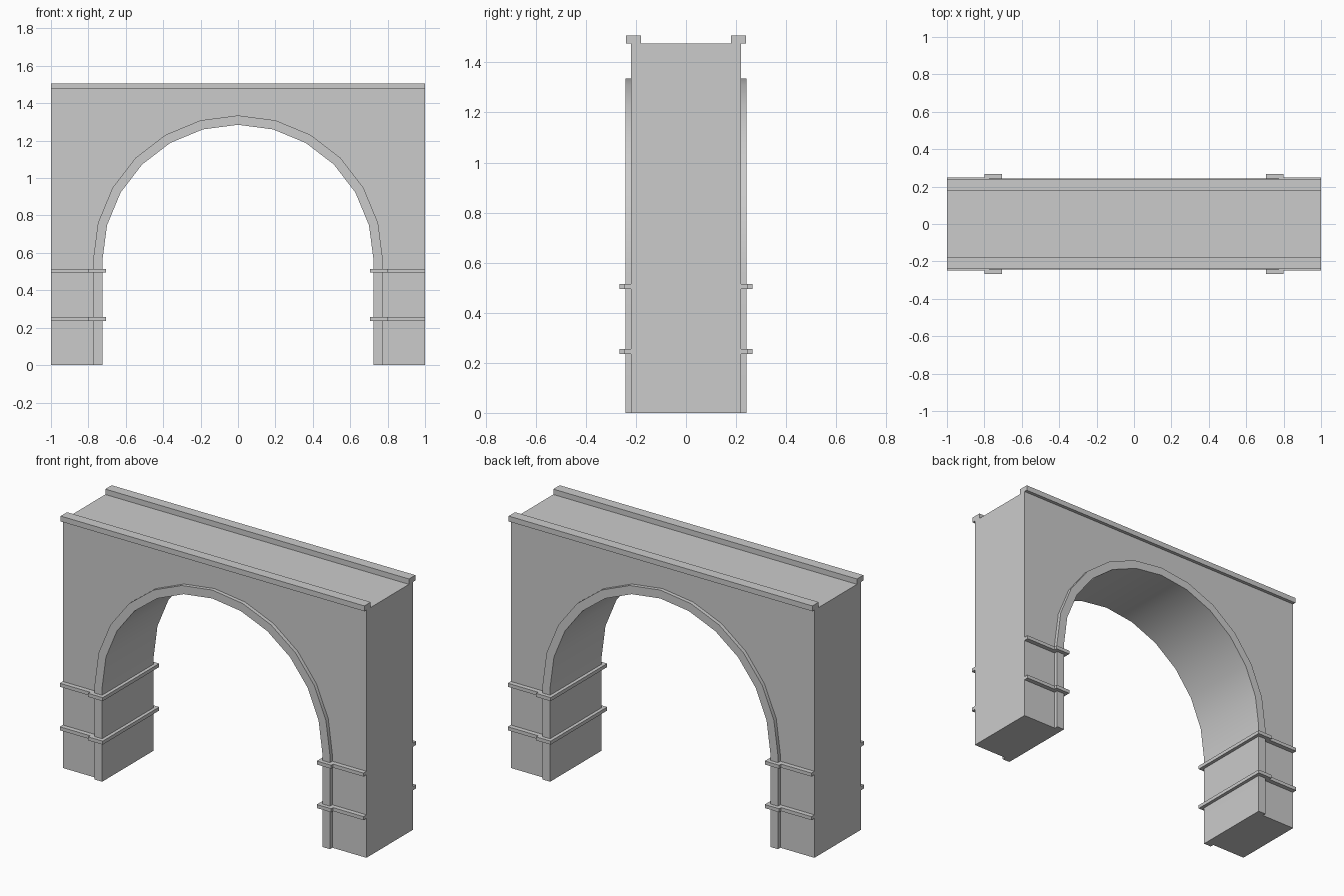
import bpy, bmesh
from math import sin, cos, pi
from mathutils import Vector

if "Cube" in bpy.data.objects:
    bpy.data.objects.remove(bpy.data.objects["Cube"])

SPRING = 0.56          # height where the arch starts
SEGS = 12              # facets in the half circle


def prism(name, outline, direction):
    """Extrude a flat outline into a solid along a direction."""
    bm = bmesh.new()
    face = bm.faces.new([bm.verts.new(p) for p in outline])
    ext = bmesh.ops.extrude_face_region(bm, geom=[face], use_keep_orig=True)
    moved = [g for g in ext["geom"] if isinstance(g, bmesh.types.BMVert)]
    bmesh.ops.translate(bm, verts=moved, vec=Vector(direction))
    bmesh.ops.recalc_face_normals(bm, faces=bm.faces)
    mesh = bpy.data.meshes.new(name)
    bm.to_mesh(mesh)
    bm.free()
    obj = bpy.data.objects.new(name, mesh)
    bpy.context.collection.objects.link(obj)
    return obj


def smooth(obj):
    bpy.ops.object.select_all(action='DESELECT')
    obj.select_set(True)
    bpy.context.view_layer.objects.active = obj
    bpy.ops.object.shade_smooth_by_angle(angle=pi / 6)


def arch(r, y):
    """Opening outline from the left foot over the crown to the right foot."""
    curve = [(-r * cos(pi * i / SEGS), y, SPRING + r * sin(pi * i / SEGS))
             for i in range(SEGS + 1)]
    return [(-r, y, 0)] + curve + [(r, y, 0)]


# Main wall around the opening
wall = arch(0.775, -0.22) + [(1, -0.22, 0), (1, -0.22, 1.475),
                             (-1, -0.22, 1.475), (-1, -0.22, 0)]
prism("wall", wall, (0, 0.44, 0))

# Arch lining, standing slightly proud of both wall faces
ring = arch(0.725, -0.2425) + arch(0.775, -0.2425)[::-1]
smooth(prism("arch_lining", ring, (0, 0.485, 0)))

# Parapet rails along the top edges
for s, side in ((-1, "front"), (1, "back")):
    rail = [(-1, s * 0.18, 1.475), (-1, s * 0.24, 1.475),
            (-1, s * 0.24, 1.507), (-1, s * 0.18, 1.507)]
    prism("parapet_" + side, rail, (2, 0, 0))

# Bands wrapping each leg, stepped out around the arch lining
half = [(1, 0.22), (1, 0.248), (0.8, 0.248), (0.8, 0.266), (0.705, 0.266)]
plan = half + [(x, -y) for x, y in reversed(half)] + [(0.76, -0.22), (0.76, 0.22)]
for s, side in ((-1, "left"), (1, "right")):
    for z, level in ((0.235, "lower"), (0.494, "upper")):
        prism(f"{level}_band_{side}", [(s * x, y, z) for x, y in plan], (0, 0, 0.021))
